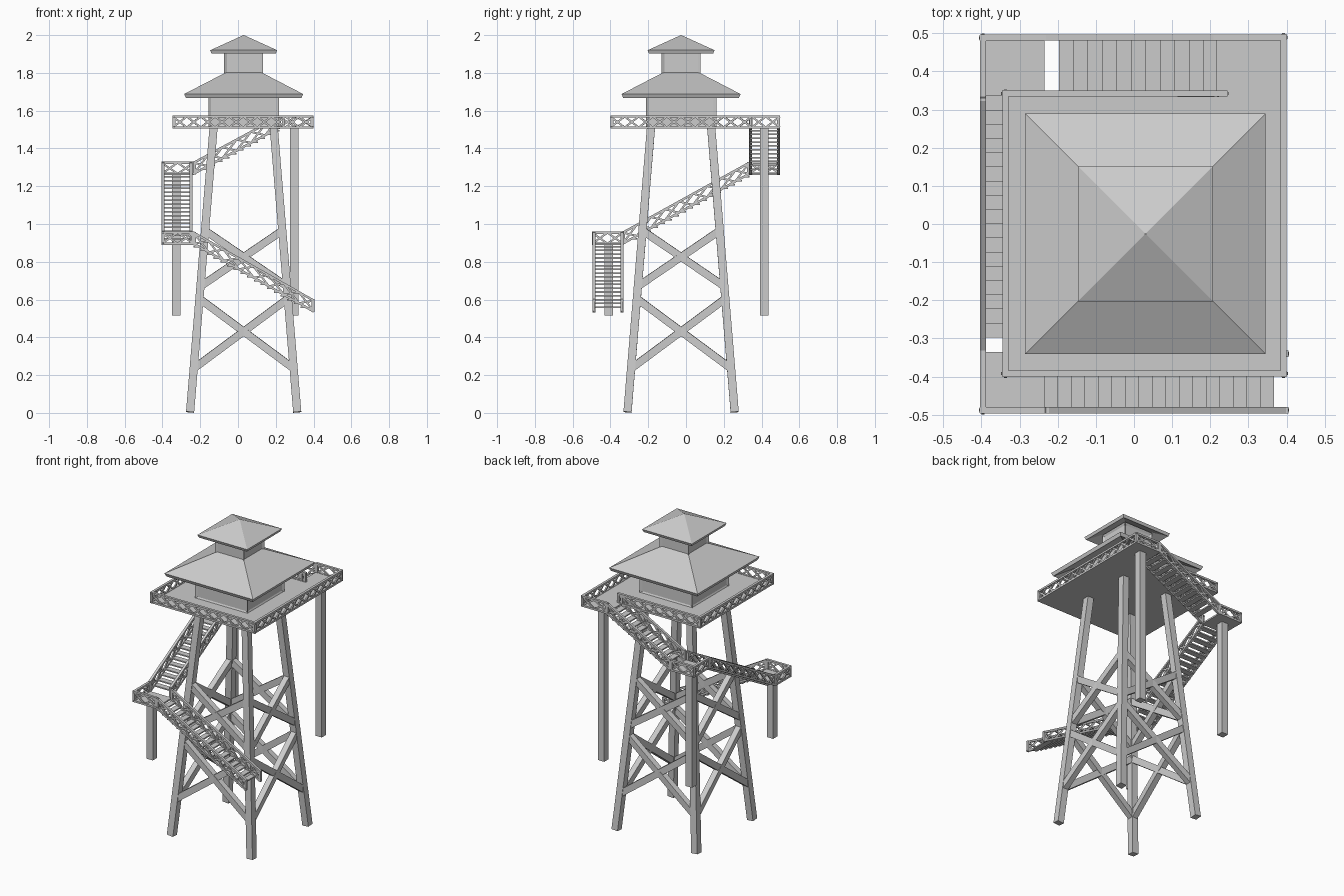
import bpy
import bmesh
from mathutils import Vector, Matrix

cube = bpy.data.objects.get("Cube")
if cube:
    bpy.data.objects.remove(cube, do_unlink=True)

grey = bpy.data.materials.new("plain_grey")
grey.use_nodes = True
grey.diffuse_color = (0.6, 0.6, 0.6, 1)
grey.node_tree.nodes["Principled BSDF"].inputs["Base Color"].default_value = (0.6, 0.6, 0.6, 1)

CX, CY = 0.03, -0.026       # tower axis
RAIL_H = 0.07               # railing height
DECK_Z = 1.505


def finish(name, bm):
    bmesh.ops.recalc_face_normals(bm, faces=bm.faces)
    mesh = bpy.data.meshes.new(name)
    bm.to_mesh(mesh)
    bm.free()
    mesh.materials.append(grey)
    obj = bpy.data.objects.new(name, mesh)
    bpy.context.scene.collection.objects.link(obj)
    return obj


def beam(bm, a, b, width, height):
    """Square-cut bar from a to b; width is horizontal."""
    a, b = Vector(a), Vector(b)
    d = b - a
    ref = Vector((0, 1, 0)) if abs(d.z) > 0.95 * d.length else Vector((0, 0, 1))
    side = d.cross(ref).normalized()
    up = side.cross(d).normalized()
    m = Matrix((side * width, up * height, d)).transposed().to_4x4()
    m.translation = (a + b) / 2
    bmesh.ops.create_cube(bm, size=1, matrix=m)


def box(bm, lo, hi):
    lo, hi = Vector(lo), Vector(hi)
    m = Matrix.Translation((lo + hi) / 2) @ Matrix.Diagonal((*(hi - lo), 1))
    return bmesh.ops.create_cube(bm, size=1, matrix=m)["verts"]


def railing(bm, a, b):
    """Lattice railing standing on the line a-b."""
    a, b = Vector(a), Vector(b)
    z = Vector((0, 0, 1))
    low, high = z * 0.006, z * (RAIL_H - 0.006)
    for off in (low, high):
        beam(bm, a + off, b + off, 0.016, 0.012)
    inset = (b - a).normalized() * 0.006
    for p in (a + inset, b - inset):
        beam(bm, p, p + z * RAIL_H, 0.014, 0.014)
    run = Vector((b.x - a.x, b.y - a.y)).length
    cells = max(2, round(run / 0.075))
    for i in range(cells):
        p, q = a.lerp(b, i / cells), a.lerp(b, (i + 1) / cells)
        beam(bm, p + low, q + high, 0.008, 0.01)
        beam(bm, p + high, q + low, 0.008, 0.01)


def flight(name, a, b, steps):
    """Straight stair with thin treads and a railing on each side."""
    a, b = Vector(a), Vector(b)
    flat = Vector((b.x - a.x, b.y - a.y, 0))
    side = flat.normalized().cross(Vector((0, 0, 1)))
    half = flat / steps / 2
    bm = bmesh.new()
    for i in range(1, steps):
        c = a.lerp(b, (i + 0.5) / steps)
        beam(bm, c - half, c + half, 0.15, 0.008)
    for s in (-1, 1):
        railing(bm, a + side * 0.074 * s, b + side * 0.074 * s)
    finish(name, bm)


def square_loft(name, profile):
    """Four-sided shell through (half width, height) pairs."""
    bm = bmesh.new()
    rings = []
    for r, z in profile:
        rings.append([bm.verts.new((CX + r * sx, CY + r * sy, z))
                      for sx, sy in ((-1, -1), (1, -1), (1, 1), (-1, 1))])
    for k, ring in enumerate(rings):
        nxt = rings[(k + 1) % len(rings)]
        for i in range(4):
            j = (i + 1) % 4
            bm.faces.new((ring[i], ring[j], nxt[j], nxt[i]))
    finish(name, bm)


def cabin(name, r, z0, z1):
    """Square room with a recessed panel in every wall."""
    bm = bmesh.new()
    box(bm, (CX - r, CY - r, z0), (CX + r, CY + r, z1))
    bm.normal_update()
    walls = [f for f in bm.faces if abs(f.normal.z) < 0.5]
    bmesh.ops.inset_individual(bm, faces=walls, thickness=0.02, depth=-0.008)
    finish(name, bm)


# Leaning legs
def leg_offset(z):
    return 0.284 - 0.0825 * z


CORNERS = ((-1, -1), (1, -1), (1, 1), (-1, 1))


def leg_point(corner, z):
    r = leg_offset(z)
    return (CX + r * corner[0], CY + r * corner[1], z)


bm = bmesh.new()
for c in CORNERS:
    beam(bm, leg_point(c, 0.004), leg_point(c, DECK_Z + 0.005), 0.043, 0.043)
finish("tower_legs", bm)

# Crossed braces on all four sides, two tiers
bm = bmesh.new()
for i, c in enumerate(CORNERS):
    n = CORNERS[(i + 1) % 4]
    for z0, z1 in ((0.235, 0.605), (0.67, 0.965)):
        beam(bm, leg_point(c, z0), leg_point(n, z1), 0.036, 0.04)
        beam(bm, leg_point(c, z1), leg_point(n, z0), 0.036, 0.04)
finish("cross_braces", bm)

# Deck with a stair notch at the back
bm = bmesh.new()
box(bm, (-0.345, -0.4, DECK_Z), (0.4, 0.35, DECK_Z + 0.01))
box(bm, (0.215, 0.35, DECK_Z), (0.4, 0.497, DECK_Z + 0.01))
finish("deck", bm)

bm = bmesh.new()
for a, b in (((-0.345, -0.392), (0.4, -0.392)),
             ((0.392, -0.4), (0.392, 0.497)),
             ((0.4, 0.489), (0.215, 0.489)),
             ((-0.337, -0.4), (-0.337, 0.35)),
             ((-0.345, 0.342), (0.245, 0.342))):
    railing(bm, (*a, DECK_Z), (*b, DECK_Z))
finish("deck_railing", bm)

# Stair landings, railed on their two outer sides
for name, s, z in (("front_landing", -1, 0.89), ("back_landing", 1, 1.26)):
    bm = bmesh.new()
    y0, y1 = sorted((0.335 * s, 0.496 * s))
    box(bm, (-0.404, y0, z), (-0.235, y1, z + 0.01))
    railing(bm, (-0.396, y0, z), (-0.396, y1, z))
    railing(bm, (-0.404, 0.488 * s, z), (-0.235, 0.488 * s, z))
    finish(name, bm)

# Stair flights winding up three sides
flight("front_stairs", (0.402, -0.414, 0.53), (-0.235, -0.414, 0.89), 18)
flight("side_stairs", (-0.322, -0.335, 0.89), (-0.322, 0.335, 1.26), 18)
flight("back_stairs", (-0.235, 0.415, 1.26), (0.22, 0.415, DECK_Z), 12)

# Hanging posts below the landings and the deck corner
for name, x, y, top in (("front_landing_post", -0.326, -0.41, 0.895),
                        ("back_landing_post", -0.326, 0.414, 1.265),
                        ("deck_post", 0.299, 0.414, DECK_Z + 0.005)):
    bm = bmesh.new()
    beam(bm, (x, y, 0.515), (x, y, top), 0.045, 0.045)
    finish(name, bm)

# Cabins and pyramid roofs
cabin("main_cabin", 0.187, DECK_Z + 0.005, 1.722)
square_loft("main_roof", ((0.095, 1.802), (0.315, 1.688), (0.306, 1.667), (0.09, 1.78)))
cabin("lookout_cabin", 0.103, 1.77, 1.927)
square_loft("lookout_roof", ((0.001, 2.0), (0.177, 1.92), (0.17, 1.902), (0.001, 1.977)))
